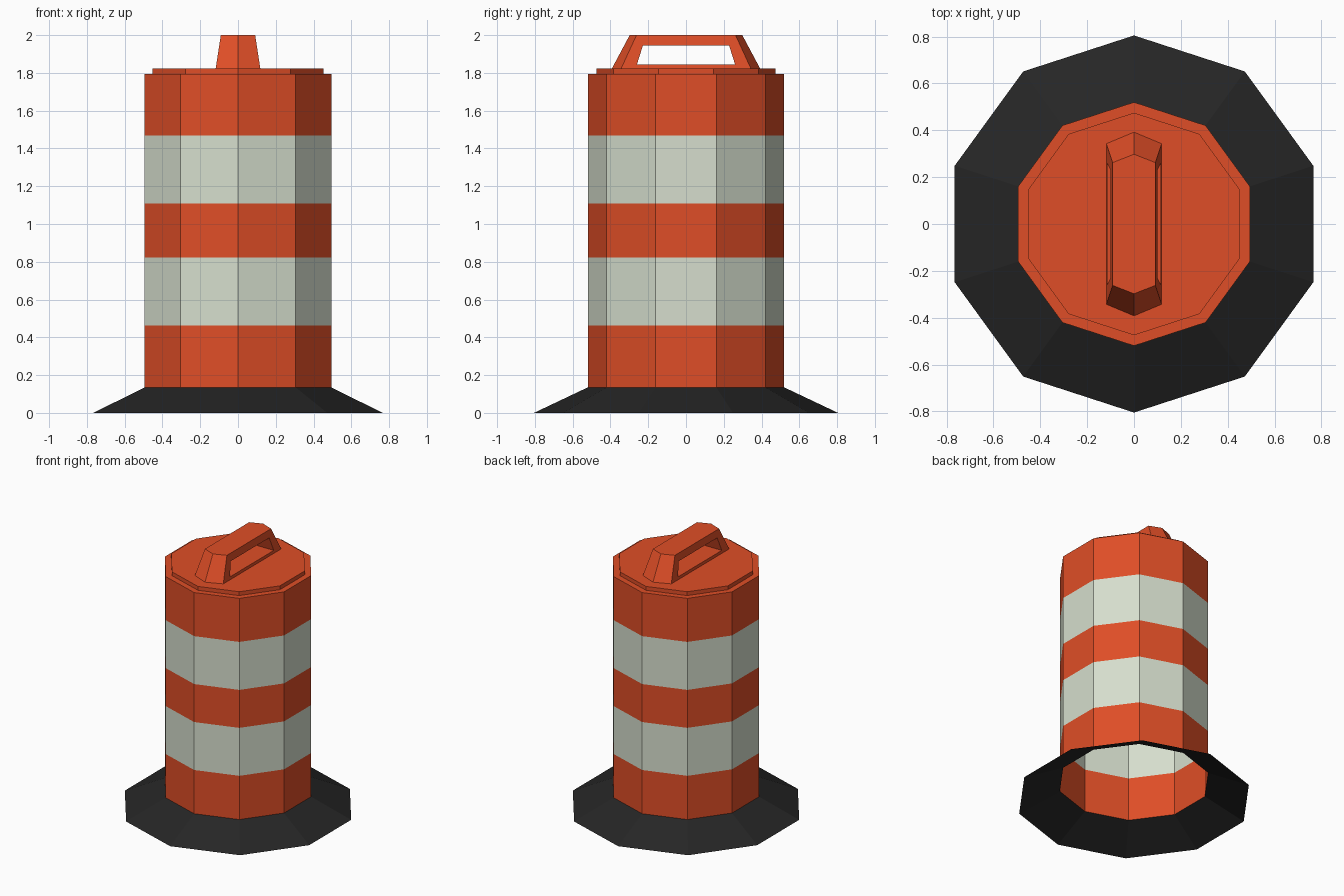
import bpy, bmesh, math

if "Cube" in bpy.data.objects:
    bpy.data.objects.remove(bpy.data.objects["Cube"])

SIDES = 10


def material(name, rgb):
    m = bpy.data.materials.new(name)
    m.diffuse_color = (*rgb, 1)
    m.use_nodes = True
    m.node_tree.nodes["Principled BSDF"].inputs["Base Color"].default_value = m.diffuse_color
    return m


ORANGE = material("safety orange", (0.74, 0.076, 0.02))
WHITE = material("reflective white", (0.67, 0.73, 0.61))
BLACK = material("black rubber", (0.019, 0.019, 0.019))


def finish(bm, name, mats):
    bmesh.ops.recalc_face_normals(bm, faces=bm.faces)
    me = bpy.data.meshes.new(name)
    bm.to_mesh(me)
    bm.free()
    for m in mats:
        me.materials.append(m)
    ob = bpy.data.objects.new(name, me)
    bpy.context.collection.objects.link(ob)
    return ob


def lathe(name, profile, mats, cap=False, stripes=()):
    """Ten-sided turned shell; listed profile segments get the second material."""
    bm = bmesh.new()
    rings = []
    for r, z in profile:
        angles = [math.pi / 2 + 2 * math.pi * i / SIDES for i in range(SIDES)]
        rings.append([bm.verts.new((r * math.cos(a), r * math.sin(a), z)) for a in angles])
    for k, (lo, hi) in enumerate(zip(rings, rings[1:])):
        for i in range(SIDES):
            j = (i + 1) % SIDES
            f = bm.faces.new((lo[i], lo[j], hi[j], hi[i]))
            f.material_index = int(k in stripes)
    if cap:
        bm.faces.new(rings[-1])
    # open shells: make sure faces point outward
    return finish(bm, name, mats)


# Flared rubber base, open underneath
lathe("rubber_base", [(0.805, 0), (0.52, 0.135)], [BLACK])

# Striped hollow drum with a stepped lid
lathe("striped_drum",
      [(0.52, 0.135), (0.52, 0.463), (0.52, 0.823), (0.52, 1.108), (0.52, 1.468),
       (0.52, 1.795), (0.475, 1.795), (0.475, 1.824)],
      [ORANGE, WHITE], cap=True, stripes=(1, 3))


# Carry handle: tapered six-sided block with a slot through it
def hexagon(bm, w, side, tip, z):
    pts = [(w, -side), (w, side), (0, tip), (-w, side), (-w, -side), (0, -tip)]
    return [bm.verts.new((x, y, z)) for x, y in pts]


Z0, Z1 = 1.824, 2.0
bm = bmesh.new()
low = hexagon(bm, 0.118, 0.343, 0.392, Z0)
top = hexagon(bm, 0.091, 0.262, 0.298, Z1)
bm.faces.new(top)
for i in (1, 2, 4, 5):
    j = (i + 1) % 6
    bm.faces.new((low[i], low[j], top[j], top[i]))

slot = [(-0.26, 1.844), (0.26, 1.844), (0.228, 1.946), (-0.228, 1.946)]
holes = []
for s, outer in ((1, (low[0], low[1], top[1], top[0])),
                 (-1, (low[4], low[3], top[3], top[4]))):
    inner = []
    for y, z in slot:
        x = 0.118 + (0.091 - 0.118) * (z - Z0) / (Z1 - Z0)
        inner.append(bm.verts.new((s * x, y, z)))
    for i in range(4):
        j = (i + 1) % 4
        bm.faces.new((outer[i], outer[j], inner[j], inner[i]))
    holes.append(inner)
# slot walls
for i in range(4):
    j = (i + 1) % 4
    bm.faces.new((holes[0][i], holes[0][j], holes[1][j], holes[1][i]))
finish(bm, "carry_handle", [ORANGE])
